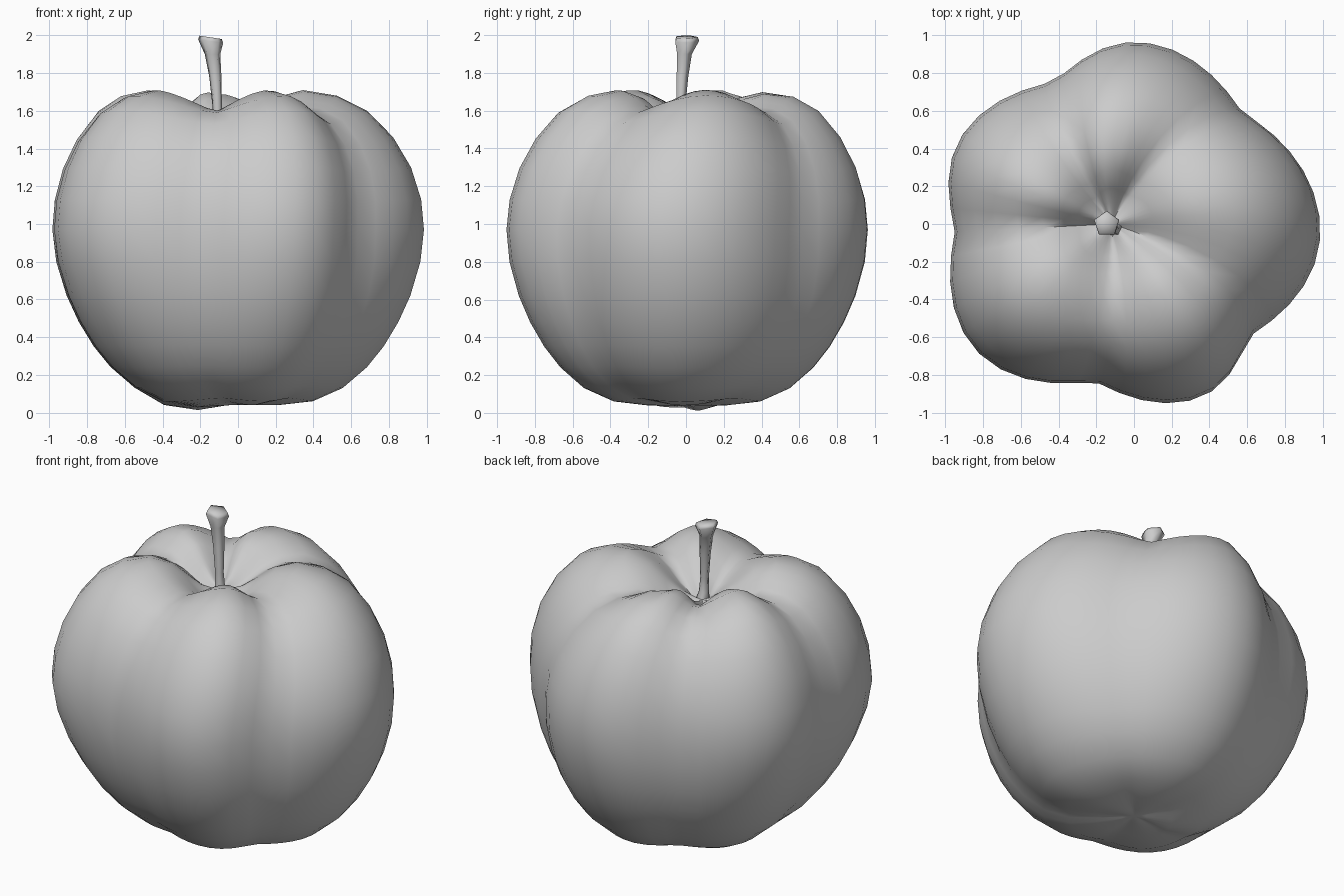
import bpy, bmesh, math

cube = bpy.data.objects.get("Cube")
if cube:
    bpy.data.objects.remove(cube)

grey = bpy.data.materials.new("plain grey")
grey.use_nodes = True
COLOUR = (0.6, 0.6, 0.6, 1)
grey.diffuse_color = COLOUR
grey.node_tree.nodes["Principled BSDF"].inputs["Base Color"].default_value = COLOUR


def loft(name, rings, sharp):
    """Skin a list of closed rings, fan both ends, and smooth the shading."""
    bm = bmesh.new()
    loops = [[bm.verts.new(p) for p in ring] for ring in rings]
    n = len(loops[0])
    for a, b in zip(loops, loops[1:]):
        for i in range(n):
            j = (i + 1) % n
            bm.faces.new((a[i], a[j], b[j], b[i]))
    for loop in (loops[0], loops[-1]):
        hub = bm.verts.new([sum(v.co[k] for v in loop) / n for k in range(3)])
        for i in range(n):
            bm.faces.new((loop[i], loop[(i + 1) % n], hub))
    bmesh.ops.recalc_face_normals(bm, faces=bm.faces)
    mesh = bpy.data.meshes.new(name)
    bm.to_mesh(mesh)
    bm.free()
    mesh.materials.append(grey)
    obj = bpy.data.objects.new(name, mesh)
    bpy.context.collection.objects.link(obj)
    bpy.ops.object.select_all(action="DESELECT")
    obj.select_set(True)
    bpy.context.view_layer.objects.active = obj
    bpy.ops.object.shade_smooth_by_angle(angle=math.radians(sharp))


# Lobes: (angle, radius), alternating crest and groove around the fruit
LOBES = [(-5, .99), (46, .825), (90, .965), (119, .865), (157, 1.03),
         (182, .95), (216, 1.075), (256, .86), (291, .985), (316, .855), (355, .99)]


def lobe(deg):
    """Return the radius at an angle, and how far up the crest it lies (0 to 1)."""
    for k in range(10):
        (a0, r0), (a1, r1) = LOBES[k:k + 2]
        if a0 <= deg <= a1:
            t = (deg - a0) / (a1 - a0)
            if k % 2 == 0:
                t, r0, r1 = 1 - t, r1, r0
            s = .65 * math.sin(t * math.pi / 2) + .35 * t * t * (3 - 2 * t)
            return r0 + (r1 - r0) * s, s


def bump(x, y, cx, cy, width):
    return math.exp(-((x - cx) ** 2 + (y - cy) ** 2) / width ** 2)


# Fruit: crest profile as (fraction of radius, height), from stem hollow to base
PROFILE = [(.04, 1.5), (.12, 1.53), (.2, 1.59), (.3, 1.67), (.43, 1.71),
           (.59, 1.68), (.73, 1.6), (.85, 1.46), (.935, 1.3), (.985, 1.13), (1, .97),
           (.98, .8), (.925, .62), (.86, .48), (.78, .35), (.69, .24),
           (.56, .13), (.4, .06), (.22, .04), (.07, .04)]
SEGMENTS = 48
WIDEST = .97
rings = []
for f, h in PROFILE:
    ring = []
    upper = h > WIDEST
    fill = 0 if upper else .55 * (1 - h / WIDEST)       # grooves fade towards the base
    for i in range(SEGMENTS):
        deg = -5 + 360 * i / SEGMENTS
        radius, crest = lobe(deg)
        radius += (1 - radius) * fill
        if upper:                                       # lobes curl round the stem
            side = .5 + .5 * math.cos(math.radians(deg - 5))
            deg += 28 * side * (1 - f) ** .7
        a = math.radians(deg)
        x = f * radius * math.cos(a) - (.12 * (1 - f) if upper else 0)
        y = f * radius * math.sin(a)
        z = h
        if upper:
            z -= .16 * (1 - crest) * min(1, f / .35) * (1 - f) ** .6
            z -= .05 * bump(x, y, -.12, .47, .06)       # small blemish
        else:
            z += .03 * (1 - crest) * (1 - f) * min(1, f / .3)
            z -= .045 * bump(x, y, -.3, .03, .14)       # low foot under the base
        ring.append((x, y, max(z, 0)))
    rings.append(ring)
loft("fruit_body", rings, 60)

# Stem: five-sided and flared at the tip, as (x, y, z, radius)
STEM = [(-.1, -.02, 1.44, .05), (-.105, -.03, 1.53, .03), (-.11, -.03, 1.62, .026),
        (-.12, -.022, 1.78, .034), (-.135, -.012, 1.9, .043),
        (-.145, 0, 1.97, .07), (-.145, 0, 1.99, .062)]
rings = []
for x, y, z, r in STEM:
    tilt = .15 if z > 1.95 else 0
    ring = []
    for i in range(5):
        a = math.radians(90 + 72 * i)
        dx = r * math.cos(a)
        ring.append((x + dx, y + r * math.sin(a), z - tilt * dx))
    rings.append(ring)
loft("stem", rings, 100)
